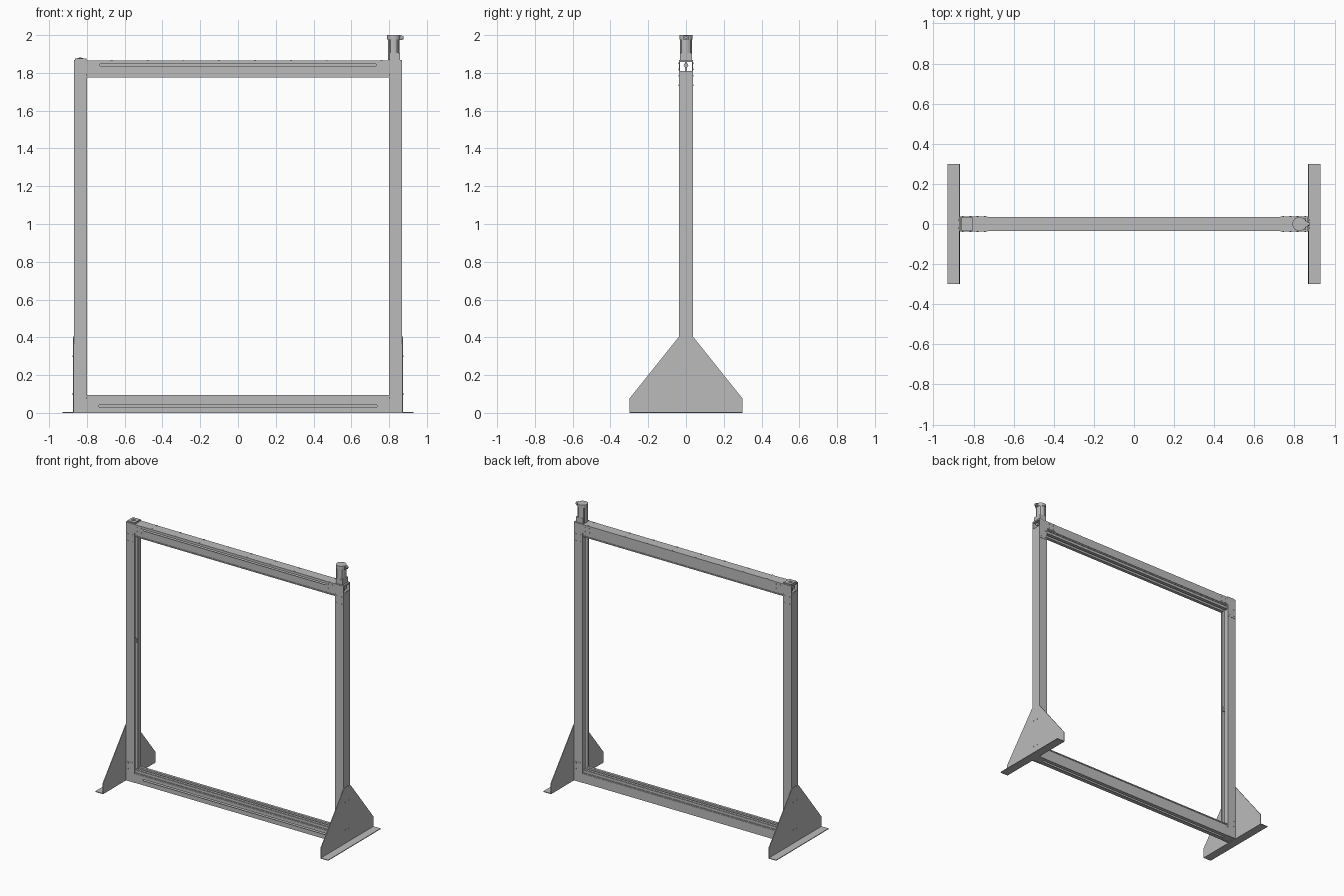
import bpy, bmesh, math
from mathutils import Matrix, Vector

old = bpy.data.objects.get("Cube")
if old:
    bpy.data.objects.remove(old, do_unlink=True)

steel = bpy.data.materials.new("grey_steel")
steel.use_nodes = True
GREY = (0.5, 0.5, 0.5, 1)
steel.diffuse_color = GREY
steel.node_tree.nodes["Principled BSDF"].inputs["Base Color"].default_value = GREY


def finish(name, bm, smooth=False):
    bmesh.ops.recalc_face_normals(bm, faces=bm.faces)
    mesh = bpy.data.meshes.new(name)
    bm.to_mesh(mesh)
    bm.free()
    mesh.materials.append(steel)
    ob = bpy.data.objects.new(name, mesh)
    bpy.context.collection.objects.link(ob)
    if smooth:
        bpy.ops.object.select_all(action='DESELECT')
        ob.select_set(True)
        bpy.context.view_layer.objects.active = ob
        bpy.ops.object.shade_smooth_by_angle(angle=math.radians(35))
    return ob


def box(bm, x, y, z):
    """Axis-aligned box from three (low, high) ranges."""
    lo, hi = zip(*(sorted(r) for r in (x, y, z)))
    mid = [(a + b) / 2 for a, b in zip(lo, hi)]
    size = [b - a for a, b in zip(lo, hi)]
    bmesh.ops.create_cube(bm, size=1, matrix=Matrix.Translation(mid) @ Matrix.Diagonal((*size, 1)))


def rod(bm, centre, axis, r, length, sides=16):
    turn = Vector((0, 0, 1)).rotation_difference(Vector(axis)).to_matrix().to_4x4()
    bmesh.ops.create_cone(bm, cap_ends=True, segments=sides, radius1=r, radius2=r,
                          depth=length, matrix=Matrix.Translation(centre) @ turn)


def extrude(bm, points, direction):
    face = bm.faces.new([bm.verts.new(p) for p in points])
    ext = bmesh.ops.extrude_face_region(bm, geom=[face])
    verts = [v for v in ext["geom"] if isinstance(v, bmesh.types.BMVert)]
    bmesh.ops.translate(bm, verts=verts, vec=direction)


IN, OUT, D, T = 0.80, 0.868, 0.036, 0.005
TOP, SLOT = 1.865, 0.735

for s, side in ((-1, "right"), (1, "left")):
    # Upright channel, open towards the middle
    bm = bmesh.new()
    for f in (-1, 1):
        box(bm, (s * IN, s * OUT), (f * D, f * (D - T)), (0, TOP))
    box(bm, (s * (OUT - T), s * OUT), (-D, D), (0, 1.81))
    box(bm, (s * IN, s * (IN + T)), (-D, -0.026), (0.065, 1.805))
    box(bm, (s * IN, s * (IN + T)), (0.002, D), (0.065, 1.805))
    finish(side + "_post", bm)

    # Gusset plate and floor flange
    bm = bmesh.new()
    x = s * OUT
    half = [(0.3, 0), (0.3, 0.075), (0.036, 0.405)]
    outline = half + [(-y, z) for y, z in reversed(half)]
    extrude(bm, [(x, y, z) for y, z in outline], (s * T, 0, 0))
    box(bm, (x, s * 0.93), (-0.3, 0.3), (0, T))
    for y, z in ((-0.02, 0.1), (0.02, 0.1), (-0.02, 0.3), (0.02, 0.3)):
        rod(bm, (s * 0.874, y, z), (1, 0, 0), 0.004, 0.004, 8)
    finish(side + "_foot", bm)

    # Corner plates and their bolts, front and back
    plates, bolts = bmesh.new(), bmesh.new()
    for f in (-1, 1):
        ys = (f * D, f * (D + 0.002))
        box(plates, (s * IN, s * OUT), ys, (1.72, TOP))
        box(plates, (s * 0.73, s * IN), ys, (1.81, TOP))
        box(plates, (s * IN, s * OUT), ys, (0, 0.14))
        for x in (0.815, 0.853):
            for z in (0.09, 0.13, 1.735, 1.785):
                rod(bolts, (s * x, f * 0.039, z), (0, 1, 0), 0.004, 0.004, 8)
        for x in (0.745, 0.78):
            for z in (1.82, 1.85):
                rod(bolts, (s * x, f * 0.039, z), (0, 1, 0), 0.004, 0.004, 8)
    finish(side + "_corner_plates", plates)
    finish(side + "_corner_bolts", bolts)

    # Bearing hub in the open beam end
    bm = bmesh.new()
    rod(bm, (s * 0.845, 0, 1.84), (1, 0, 0), 0.012, 0.03)
    box(bm, (s * 0.835, s * 0.845), (-0.006, 0.006), (1.81, TOP))
    finish(side + "_bearing_hub", bm, True)


def beam(name, z0, z1, rail, zs):
    """Hollow beam with a long slot in front and paired guide rails."""
    bm = bmesh.new()
    xs = (-IN, IN)
    box(bm, xs, (D, D - T), (z0, z1))
    front = (-D, -D + T)
    box(bm, xs, front, (z0, zs - 0.005))
    box(bm, xs, front, (zs + 0.005, z1))
    for s in (-1, 1):
        box(bm, (s * SLOT, s * IN), front, (zs - 0.005, zs + 0.005))
    box(bm, xs, (-D, D), (z1 - T, z1))
    for f in (-1, 1):
        box(bm, xs, (f * D, f * 0.008), (z0, z0 + T))
    finish(name, bm)
    # Stepped guide rails beside the centre gap
    bm = bmesh.new()
    lo, hi = rail
    step = (hi - lo) / 3
    for f in (-1, 1):
        box(bm, xs, (f * 0.03, f * 0.012), (lo, hi))
        for z in (lo, lo + 2 * step):
            box(bm, xs, (f * 0.034, f * 0.010), (z, z + step * 0.8))
    finish(name + "_guide_rails", bm)


beam("top_beam", 1.805, TOP, (1.775, 1.806), 1.842)
beam("bottom_beam", 0, 0.065, (0.064, 0.095), 0.037)

# Bottom beam runs to the outer faces
bm = bmesh.new()
for s in (-1, 1):
    box(bm, (s * IN, s * (OUT - T)), (-0.031, 0.031), (0.004, 0.065))
finish("bottom_beam_ends", bm)

# Screws along both edges of the top beam
bm = bmesh.new()
for i in range(-4, 5):
    for y in (-0.03, 0.03):
        rod(bm, (i * 0.19 - 0.1 + 0.1 * (i > 3), y, TOP + 0.001), (0, 0, 1), 0.005, 0.004, 8)
finish("top_beam_screws", bm)

# Idler cap on the right post
bm = bmesh.new()
box(bm, (-OUT, -IN), (-0.036, 0.036), (1.86, 1.868))
box(bm, (-0.862, -0.803), (-0.032, 0.032), (1.868, 1.876))
rod(bm, (-0.835, 0, 1.877), (0, 0, 1), 0.014, 0.006)
rod(bm, (-0.835, 0, 1.879), (0, 0, 1), 0.007, 0.006, 6)
finish("idler_cap", bm, True)

# Sliding carriage inside the right post
bm = bmesh.new()
box(bm, (-0.85, -0.803), (-0.022, 0.0), (1.0, 1.03))
rod(bm, (-0.806, -0.011, 1.015), (1, 0, 0), 0.009, 0.012)
finish("carriage", bm, True)

# Drive motor on the left post
bm = bmesh.new()
box(bm, (IN, OUT), (-0.036, 0.036), (1.858, 1.868))
mx, motor_base = 0.825, 1.867
box(bm, (mx - 0.022, mx + 0.032), (-0.031, 0.031), (motor_base, 1.905))
rod(bm, (mx, 0, 1.93), (0, 0, 1), 0.031, 0.126, 24)
for a in range(4):
    angle = math.radians(45 + 90 * a)
    rod(bm, (mx + 0.028 * math.cos(angle), 0.028 * math.sin(angle), 1.93),
        (0, 0, 1), 0.006, 0.126, 8)
rod(bm, (mx, 0, 1.989), (0, 0, 1), 0.035, 0.022, 24)
finish("motor", bm, True)

# Cable connector on the motor
bm = bmesh.new()
box(bm, (0.85, 0.868), (-0.012, 0.012), (1.975, 1.998))
rod(bm, (0.87, 0, 1.987), (1, 0, 0), 0.009, 0.012, 12)
finish("motor_connector", bm, True)
